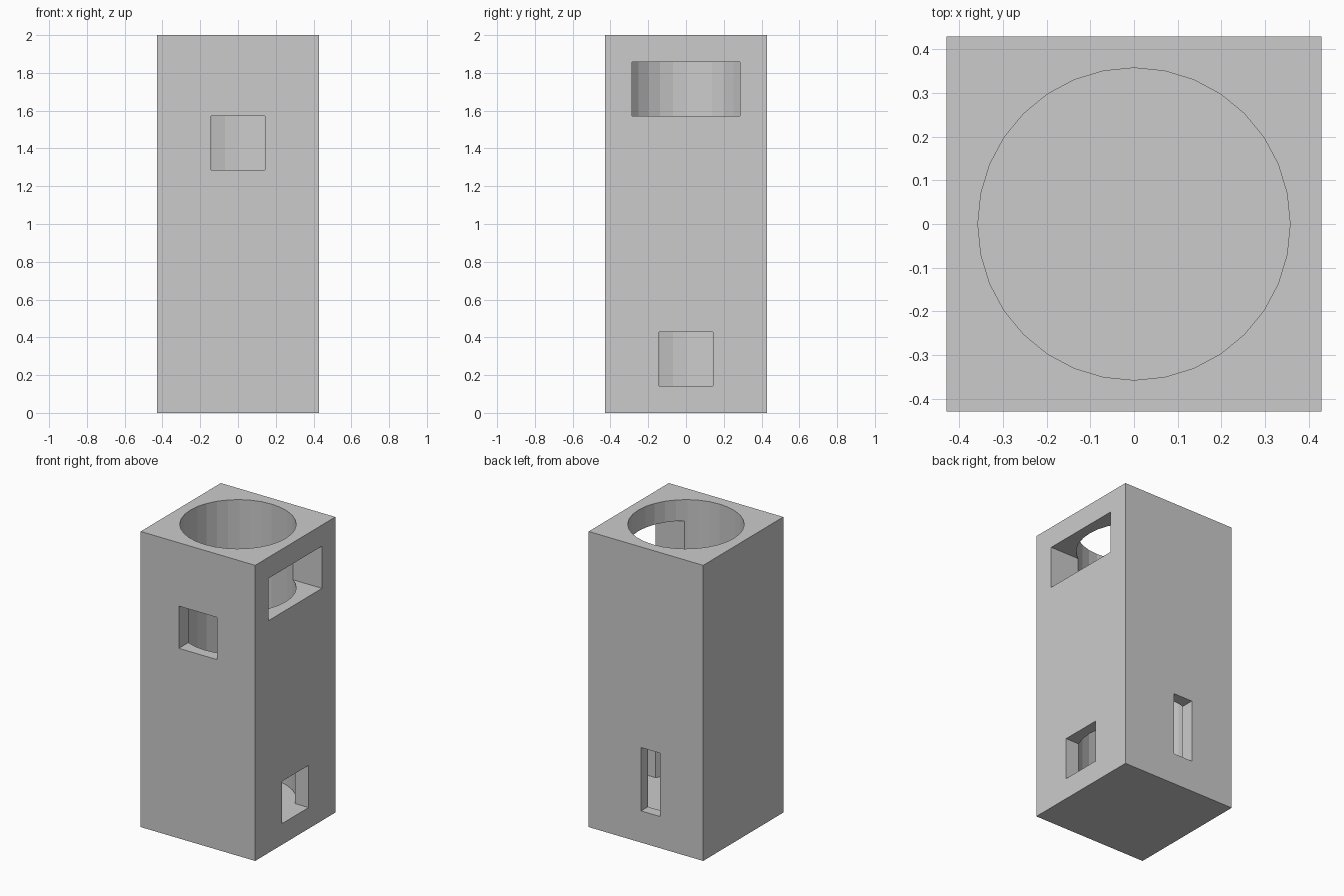
import bpy

if "Cube" in bpy.data.objects:
    bpy.data.objects.remove(bpy.data.objects["Cube"])

U = 1 / 7  # design unit: the block is 6 x 6 x 14 units


def box(name, lo, hi):
    """Axis-aligned box between two corners given in units."""
    centre = [(a + b) / 2 * U for a, b in zip(lo, hi)]
    bpy.ops.mesh.primitive_cube_add(size=1, location=centre)
    ob = bpy.context.object
    ob.name = name
    ob.scale = [(b - a) * U for a, b in zip(lo, hi)]
    bpy.ops.object.transform_apply(location=True, rotation=True, scale=True)
    return ob


# Outer block
tower = box("tower_block", (-3, -3, 0), (3, 3, 14))

# Round shaft, open at the top, with a floor one unit thick
bpy.ops.mesh.primitive_cylinder_add(vertices=32, radius=2.5 * U, depth=14 * U,
                                    location=(0, 0, 8 * U))
shaft = bpy.context.object
shaft.name = "shaft_cutter"

# Openings, each through one wall only
cutters = [
    shaft,
    box("front_window_cutter", (-1, -4, 9), (1, -1, 11)),
    box("upper_window_cutter", (0.7, -2, 11), (4, 2, 13)),
    box("lower_window_cutter", (1, -1, 1), (4, 1, 3)),
    box("back_slot_cutter", (-0.75, 1, 1.5), (0.25, 4, 4.5)),
]

# Cut the block, then discard the cutters
bpy.context.view_layer.objects.active = tower
for cutter in cutters:
    mod = tower.modifiers.new(cutter.name, 'BOOLEAN')
    mod.operation = 'DIFFERENCE'
    mod.solver = 'EXACT'
    mod.object = cutter
    cutter.hide_render = True
    bpy.ops.object.modifier_apply(modifier=mod.name)
for cutter in cutters:
    bpy.data.objects.remove(cutter, do_unlink=True)
